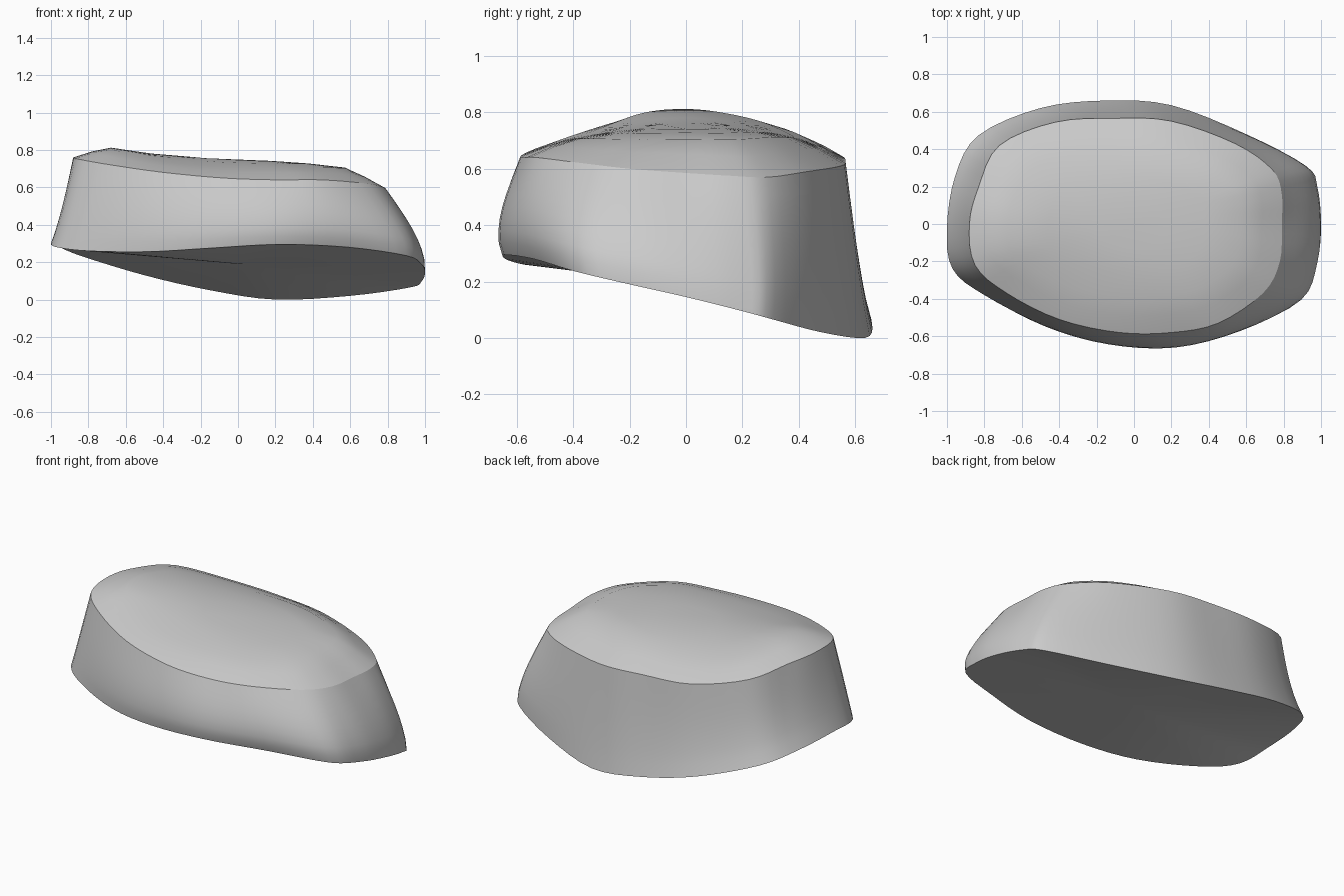
import bpy
import bmesh
import math
from mathutils import Vector

STEPS = 4  # curve points between neighbouring outline points

default = bpy.data.objects.get("Cube")
if default:
    bpy.data.objects.remove(default, do_unlink=True)


def make_material(name, colour):
    material = bpy.data.materials.new(name)
    material.use_nodes = True
    material.diffuse_color = colour
    material.node_tree.nodes["Principled BSDF"].inputs["Base Color"].default_value = colour
    return material


def smooth_loop(points):
    """Closed Catmull-Rom curve through the outline points."""
    points = [Vector(p) for p in points]
    count = len(points)
    result = []
    for i in range(count):
        a, b, c, d = (points[(i + k) % count] for k in (-1, 0, 1, 2))
        for step in range(STEPS):
            t = step / STEPS
            result.append(b + (c - a) * (t / 2)
                          + (a * 2 - b * 5 + c * 4 - d) * (t * t / 2)
                          + (b * 3 - a - c * 3 + d) * (t ** 3 / 2))
    return result


def wall_ring(bottom, top, t):
    """Ring between both rims, bulging low down at the front and left end."""
    ring = []
    for low, high in zip(bottom, top):
        point = low.lerp(high, t)
        outward = Vector((point.x, point.y * 2, 0)).normalized()
        bulge = 0.012 + 0.025 * outward.x - 0.02 * outward.y
        ring.append(point + outward * bulge * math.sin(math.pi * t ** 0.75))
    return ring


def crown_ring(rim, scale):
    """Shrunken copy of the rim lying on the gently sloping crown."""
    ring = []
    for point in rim:
        x = point.x * scale - 0.02
        y = point.y * scale * 0.9
        z = 0.75 - 0.045 * x - 0.1 * x ** 3 - 0.27 * y * y * (1 - 0.8 * x)
        ring.append(Vector((x, y, z)))
    return ring


def bridge(bm, lower, upper):
    count = len(lower)
    for i in range(count):
        j = (i + 1) % count
        bm.faces.new((lower[i], lower[j], upper[j], upper[i]))


# Tilted lower rim and upper rim, both listed from the right end round the front
lower_rim = smooth_loop([
    (-1, -.02, .3), (-.97, -.24, .28), (-.8, -.38, .26), (-.48, -.54, .256),
    (-.15, -.63, .275), (.22, -.645, .295), (.59, -.54, .28), (.9, -.39, .235),
    (.98, -.2, .19), (1, 0, .145), (.98, .2, .095), (.92, .31, .065),
    (.6, .48, .02), (.2, .635, 0), (-.15, .66, .05), (-.5, .62, .13),
    (-.83, .475, .23), (-.955, .26, .28)])
upper_rim = smooth_loop([
    (-.88, 0, .76), (-.85, -.22, .75), (-.68, -.37, .72), (-.4, -.51, .68),
    (-.08, -.58, .65), (.2, -.58, .64), (.45, -.53, .64), (.69, -.37, .62),
    (.78, -.2, .6), (.79, 0, .585), (.79, .16, .575), (.74, .29, .57),
    (.54, .43, .59), (.2, .55, .61), (-.1, .565, .63), (-.42, .545, .65),
    (-.72, .42, .71), (-.83, .2, .75)])

# Side wall, then shoulder and crown
wall_levels = 8
rings = [wall_ring(lower_rim, upper_rim, i / wall_levels) for i in range(wall_levels + 1)]
plateau = crown_ring(upper_rim, 0.75)
shoulder = []
for outer, inner in zip(upper_rim, plateau):
    shoulder.append(outer.lerp(inner, 0.5) + Vector((0, 0, 0.006)))
rings += [shoulder, plateau, crown_ring(upper_rim, 0.5), crown_ring(upper_rim, 0.25)]

bm = bmesh.new()
loops = [[bm.verts.new(point) for point in ring] for ring in rings]
for lower, upper in zip(loops, loops[1:]):
    bridge(bm, lower, upper)

# Crown centre and flat underside
bm.faces.new(loops[-1])
underside_centre = bm.verts.new(sum(lower_rim, Vector()) / len(lower_rim))
for i, vertex in enumerate(loops[0]):
    bm.faces.new((loops[0][(i + 1) % len(lower_rim)], vertex, underside_centre))
bmesh.ops.recalc_face_normals(bm, faces=bm.faces)
bm.verts.index_update()

mesh = bpy.data.meshes.new("domed_block")
bm.to_mesh(mesh)
bm.free()
block = bpy.data.objects.new("domed_block", mesh)
bpy.context.collection.objects.link(block)
mesh.materials.append(make_material("plain grey", (0.6, 0.6, 0.6, 1)))

# Smooth surfaces with both rims kept crisp all the way round
bpy.context.view_layer.objects.active = block
block.select_set(True)
bpy.ops.object.shade_smooth_by_angle(angle=math.radians(40))
for edge in mesh.edges:
    levels = {index // len(lower_rim) for index in edge.vertices}
    if levels in ({0}, {wall_levels}):
        edge.use_edge_sharp = True
